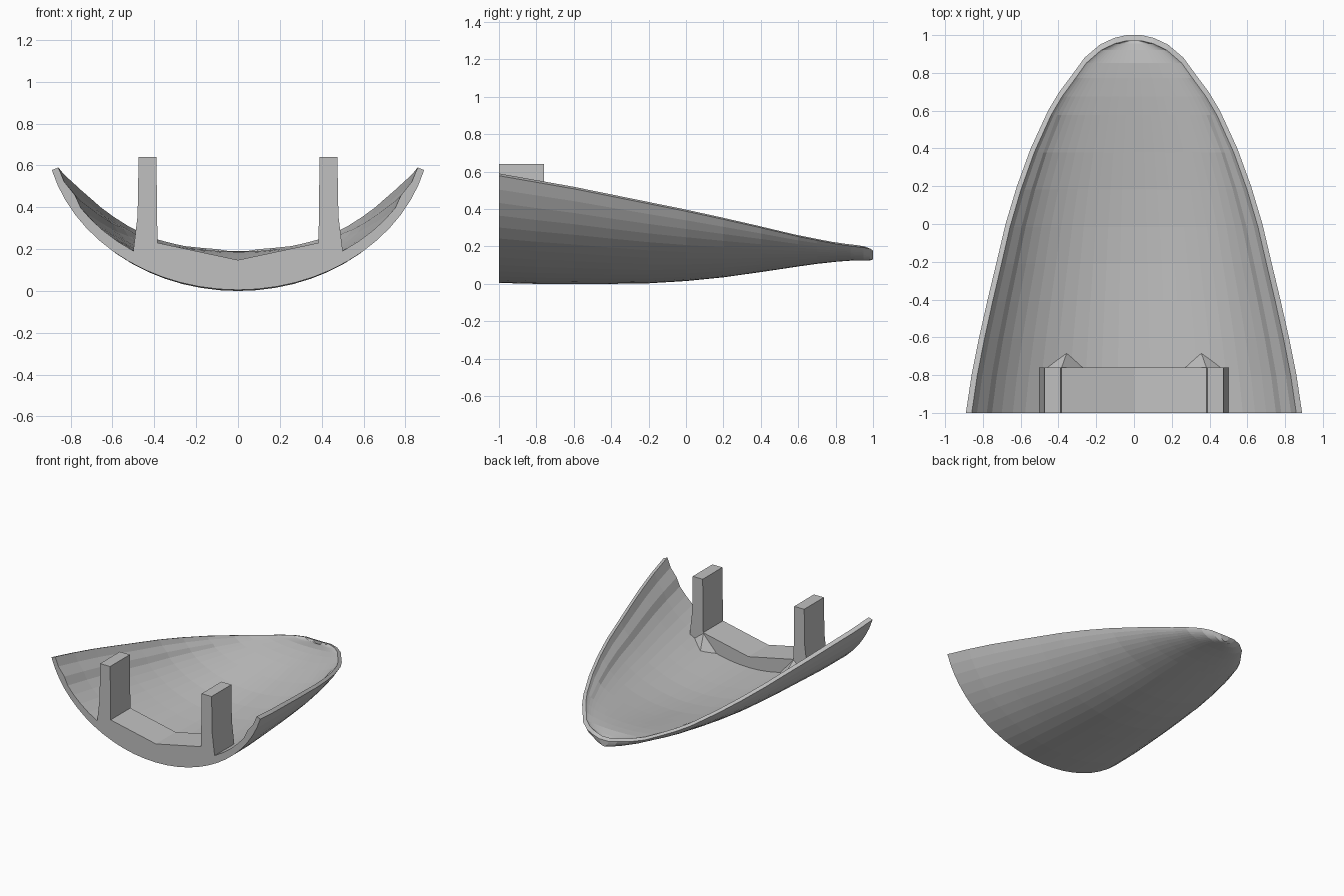
import bpy, bmesh
from math import sin, cos, radians

cube = bpy.data.objects.get("Cube")
if cube:
    bpy.data.objects.remove(cube, do_unlink=True)

grey = bpy.data.materials.new("plain_grey")
grey.use_nodes = True
colour = (0.53, 0.53, 0.53, 1)
grey.diffuse_color = colour
grey.node_tree.nodes["Principled BSDF"].inputs["Base Color"].default_value = colour


def finish(name, bm):
    bmesh.ops.recalc_face_normals(bm, faces=bm.faces)
    mesh = bpy.data.meshes.new(name)
    bm.to_mesh(mesh)
    bm.free()
    mesh.materials.append(grey)
    obj = bpy.data.objects.new(name, mesh)
    bpy.context.collection.objects.link(obj)
    return obj


# Stations along the shell: y, half width, rim height, keel height
stations = [
    (-1, .89, .59, .005), (-.8, .86, .555, 0), (-.6, .82, .52, 0),
    (-.4, .775, .48, 0), (-.2, .727, .44, .003), (0, .68, .40, .015),
    (.2, .62, .357, .035), (.4, .547, .312, .063), (.6, .455, .265, .093),
    (.7, .395, .245, .107), (.8, .32, .226, .118), (.88, .262, .214, .124),
    (.95, .18, .206, .125), (.985, .105, .20, .126), (1, .04, .19, .13)]
SEGMENTS = 26
ARC = radians(75)


def section(bm, y, width, rim, keel, ridge=0):
    """A row of vertices along a shallow arc from rim to rim."""
    row = []
    for i in range(SEGMENTS + 1):
        u = 2 * i / SEGMENTS - 1
        a = ARC * u
        x = width * sin(a) / sin(ARC)
        z = keel + (rim - keel) * (1 - cos(a)) / (1 - cos(ARC))
        # slight inner rail below the rim
        if i in (2, SEGMENTS - 2):
            x *= 1 - ridge
        row.append(bm.verts.new((x, y, z)))
    return row


def loft(bm, rows):
    for a, b in zip(rows, rows[1:]):
        for i in range(SEGMENTS):
            bm.faces.new((a[i], a[i + 1], b[i + 1], b[i]))


# Curved shell with thickness
bm = bmesh.new()
outer, inner = [], []
for y, w, rim, keel in stations:
    outer.append(section(bm, y, w, rim - .012, keel))
    ridge = .02 if y < .5 else 0
    floor = min(keel + .065, rim - .025)
    inner.append(section(bm, -1 + (y + 1) * .985, w * .965, rim, floor, ridge))
loft(bm, outer)
loft(bm, inner)
loft(bm, [outer[0], inner[0]])
for side in (0, -1):
    for j in range(len(stations) - 1):
        bm.faces.new((outer[j][side], outer[j + 1][side],
                      inner[j + 1][side], inner[j][side]))
bm.faces.new(outer[-1])
bm.faces.new(inner[-1])
bm.faces.new((outer[-1][0], outer[-1][-1], inner[-1][-1], inner[-1][0]))
finish("shell", bm)

# Cross rib with two upright posts, extruded from one profile
half = [(.385, .23), (.39, .64), (.475, .64), (.48, .36), (.5, .195),
        (.5, .15), (.25, .06)]
profile = [(0, .148)] + half + [(0, .03)] + [(-x, z) for x, z in reversed(half)]
bm = bmesh.new()
face = bm.faces.new([bm.verts.new((x, -1, z)) for x, z in profile])
made = bmesh.ops.extrude_face_region(bm, geom=[face])["geom"]
bmesh.ops.translate(bm, vec=(0, .24, 0),
                    verts=[v for v in made if isinstance(v, bmesh.types.BMVert)])
finish("cross_rib_with_posts", bm)

# Small pyramid gussets behind the posts
for side, name in ((1, "left_gusset"), (-1, "right_gusset")):
    bm = bmesh.new()
    points = [(.25, -.765, .08), (.48, -.765, .16), (.355, -.68, .12), (.385, -.765, .23)]
    v = [bm.verts.new((side * x, y, z)) for x, y, z in points]
    for skip in range(4):
        bm.faces.new([p for k, p in enumerate(v) if k != skip])
    finish(name, bm)
